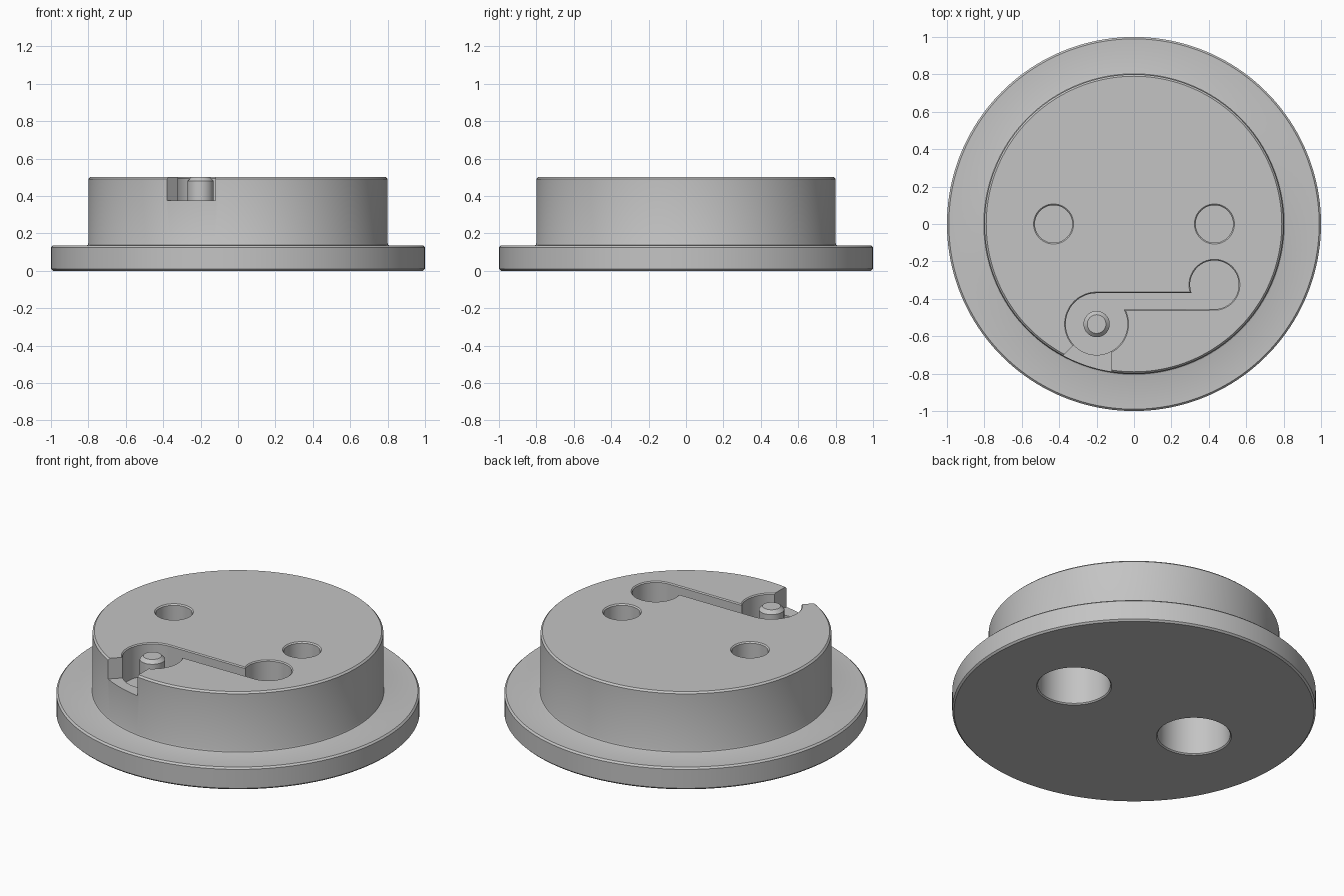
import bpy, bmesh, math
from mathutils import Vector

if "Cube" in bpy.data.objects:
    bpy.data.objects.remove(bpy.data.objects["Cube"])

grey = bpy.data.materials.new("plain_grey")
grey.diffuse_color = (0.55, 0.55, 0.55, 1)
grey.use_nodes = True
grey.node_tree.nodes["Principled BSDF"].inputs["Base Color"].default_value = grey.diffuse_color


def loft(name, rings):
    """Closed solid through stacked counterclockwise rings, bottom to top."""
    bm = bmesh.new()
    loops = [[bm.verts.new(p) for p in ring] for ring in rings]
    n = len(loops[0])
    for a, b in zip(loops, loops[1:]):
        for i in range(n):
            j = (i + 1) % n
            bm.faces.new((a[i], a[j], b[j], b[i]))
    bm.faces.new(loops[0][::-1])
    bm.faces.new(loops[-1])
    bm.normal_update()
    me = bpy.data.meshes.new(name)
    bm.to_mesh(me)
    bm.free()
    me.materials.append(grey)
    ob = bpy.data.objects.new(name, me)
    bpy.context.collection.objects.link(ob)
    return ob


def arc(cx, cy, r, a0, a1, n):
    angles = [math.radians(a0 + (a1 - a0) * i / n) for i in range(n + 1)]
    return [(cx + r * math.cos(a), cy + r * math.sin(a)) for a in angles]


def lathe(name, profile, cx=0, cy=0, n=64):
    """Turned solid from (radius, height) pairs."""
    return loft(name, [[(x, y, z) for x, y in arc(cx, cy, r, 0, 360, n)[:-1]]
                       for r, z in profile])


def grow(points, d):
    """Offset a counterclockwise outline outward by d."""
    out = []
    for i, p in enumerate(points):
        p = Vector(p)
        a = (p - Vector(points[i - 1])).normalized()
        b = (Vector(points[(i + 1) % len(points)]) - p).normalized()
        na, nb = Vector((a.y, -a.x)), Vector((b.y, -b.x))
        out.append(p + (na + nb) * d / (1 + na.dot(nb)))
    return out


def at(points, z):
    return [(p[0], p[1], z) for p in points]


def volume(me):
    bm = bmesh.new()
    bm.from_mesh(me)
    v = bm.calc_volume(signed=True)
    bm.free()
    return v


def cut(ob, cutter):
    """Subtract cutter, keeping the first solver result of sensible volume."""
    before, tool = volume(ob.data), volume(cutter.data)
    mod = ob.modifiers.new("cut", 'BOOLEAN')
    mod.operation = 'DIFFERENCE'
    mod.object = cutter
    for solver in ('EXACT', 'MANIFOLD', 'FLOAT'):
        try:
            mod.solver = solver
        except TypeError:
            continue
        bpy.context.view_layer.update()
        deps = bpy.context.evaluated_depsgraph_get()
        me = bpy.data.meshes.new_from_object(ob.evaluated_get(deps))
        if before - tool * 1.05 < volume(me) < before - tool * 0.1:
            ob.modifiers.remove(mod)
            ob.data = me
            break
    else:
        ob.modifiers.remove(mod)
    bpy.data.objects.remove(cutter)


def smooth(ob):
    bpy.ops.object.select_all(action='DESELECT')
    ob.select_set(True)
    bpy.context.view_layer.objects.active = ob
    bpy.ops.object.shade_smooth_by_angle(angle=math.radians(25))


# Flanged body with chamfered rims and a small foot fillet
body = lathe("flanged_body", [
    (0.99, 0), (1.0, 0.01), (1.0, 0.125), (0.99, 0.135),
    (0.812, 0.135), (0.803, 0.138), (0.80, 0.147),
    (0.80, 0.49), (0.79, 0.50)], n=160)

# Narrow blind holes on top, wide sockets underneath
for x in (-0.43, 0.43):
    cut(body, lathe("top_hole", [
        (0.10, 0.30), (0.10, 0.493), (0.114, 0.507)], x))
    cut(body, lathe("bottom_socket", [
        (0.214, -0.007), (0.20, 0.007), (0.20, 0.25)], x))

# Keyhole-shaped slot: round pocket, straight arm, round head
slot = (arc(-0.2, -0.535, 0.165, 90, 388, 56)
        + arc(0.43, -0.325, 0.13, -90, 200, 56))
cut(body, loft("slot", [
    at(slot, 0.302), at(slot, 0.494), at(grow(slot, 0.012), 0.506)]))

# Notch opening the pocket through the side wall
notch = [(-0.22, -0.545), (-0.56, -0.885), (-0.12, -0.885), (-0.12, -0.545)]
cut(body, loft("side_notch", [at(notch, 0.375), at(notch, 0.6)]))
smooth(body)

# Pivot post standing in the pocket
post = lathe("pivot_post", [(0.07, 0.295), (0.07, 0.48), (0.05, 0.50)],
             -0.2, -0.535, 48)
smooth(post)
